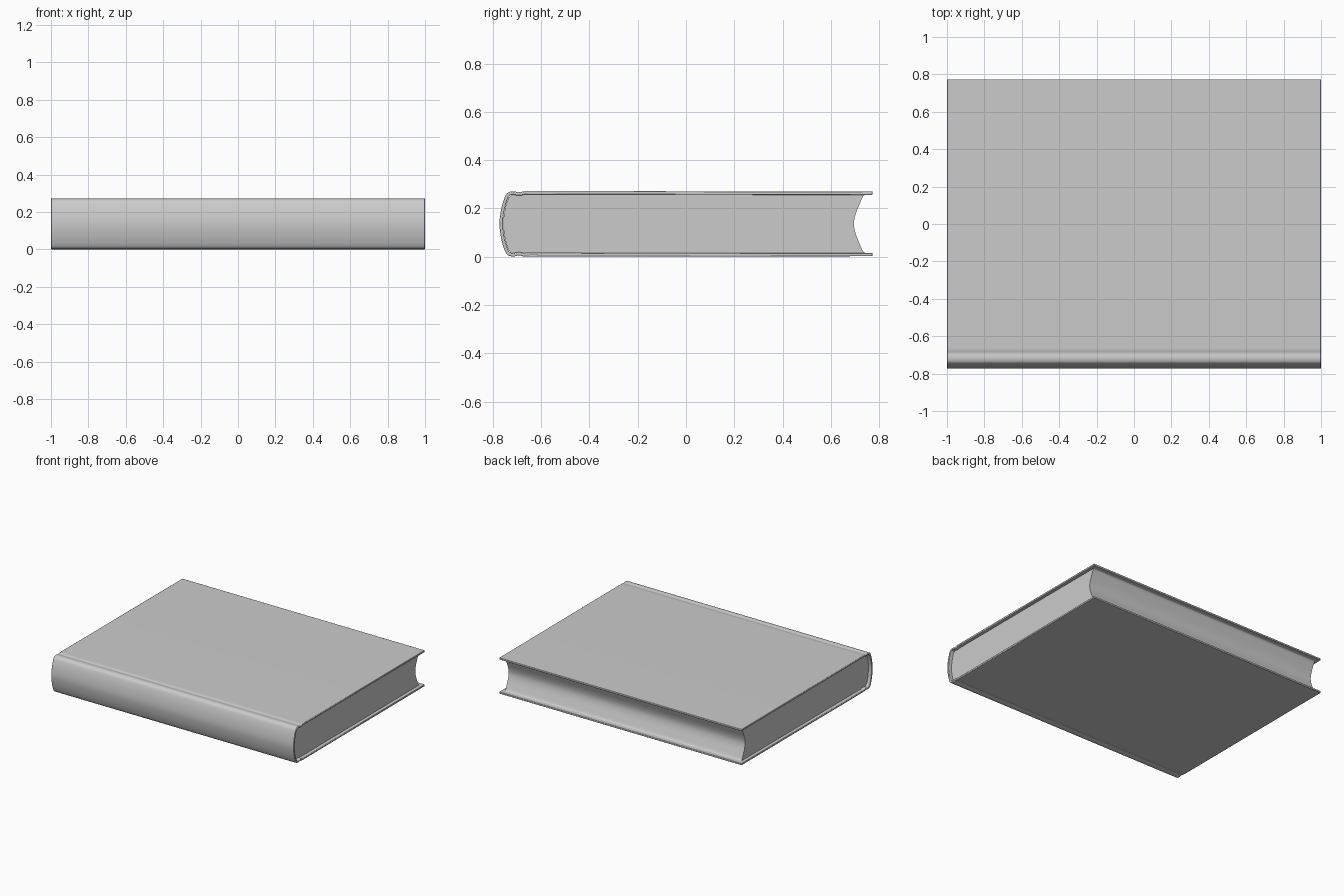
import bpy, bmesh
from mathutils import Vector

if "Cube" in bpy.data.objects:
    bpy.data.objects.remove(bpy.data.objects["Cube"])

MID = 0.136        # half the book thickness (z mirror plane)
THICK = 0.014      # cover board thickness


def smooth_path(pts, steps=5):
    """Catmull-Rom curve through 2D points."""
    p = [Vector(q) for q in pts]
    p = [2 * p[0] - p[1]] + p + [2 * p[-1] - p[-2]]
    out = []
    for a, b, c, d in zip(p, p[1:], p[2:], p[3:]):
        for i in range(steps):
            t = i / steps
            out.append(0.5 * (2 * b + (c - a) * t + (2 * a - 5 * b + 4 * c - d) * t * t
                              + (3 * b - a - 3 * c + d) * t ** 3))
    return out + [p[-2]]


def mirrored(half):
    """Add the z-mirrored copy of a half profile that ends on the mid plane."""
    return half + [(y, 2 * MID - z) for y, z in reversed(half[:-1])]


def offset(path, dist):
    """Shift a path sideways along its normals."""
    out = []
    for i, p in enumerate(path):
        t = (path[min(i + 1, len(path) - 1)] - path[max(i - 1, 0)]).normalized()
        out.append(p + Vector((-t.y, t.x)) * dist)
    return out


def extrude_profile(name, loop, half_x, bevel=0.0):
    """Closed y-z loop extruded along x."""
    bm = bmesh.new()
    face = bm.faces.new([bm.verts.new((-half_x, p[0], p[1])) for p in loop])
    ext = bmesh.ops.extrude_face_region(bm, geom=[face])["geom"]
    moved = [v for v in ext if isinstance(v, bmesh.types.BMVert)]
    bmesh.ops.translate(bm, verts=moved, vec=(2 * half_x, 0, 0))
    if not any(face in e.link_faces for e in bm.edges):
        bm.faces.new([v for v in bm.verts if v.co.x < 0])
    caps = [f for f in bm.faces if len(f.verts) > 4]
    bmesh.ops.triangulate(bm, faces=caps)
    bmesh.ops.recalc_face_normals(bm, faces=bm.faces)
    me = bpy.data.meshes.new(name)
    bm.to_mesh(me)
    bm.free()
    ob = bpy.data.objects.new(name, me)
    bpy.context.collection.objects.link(ob)
    if bevel:
        mod = ob.modifiers.new("soft_edges", "BEVEL")
        mod.width, mod.segments, mod.angle_limit = bevel, 2, 0.9
    bpy.ops.object.select_all(action="DESELECT")
    bpy.context.view_layer.objects.active = ob
    ob.select_set(True)
    bpy.ops.object.shade_smooth_by_angle(angle=0.7)
    return ob


# Cover: boards, hinge grooves and rounded spine in one wrap
spine = mirrored([(-0.65, 0.272), (-0.672, 0.271), (-0.692, 0.267), (-0.718, 0.271),
                  (-0.742, 0.262), (-0.757, 0.23), (-0.768, 0.185), (-0.773, MID)])
outer = [Vector((0.773, 0.27))] + smooth_path(spine) + [Vector((0.773, 0.002))]
inner = offset(outer, THICK)
extrude_profile("cover", outer + inner[::-1], 1.0, bevel=0.003)

# Page block: rounded back tucked into the spine, hollow fore edge
back = mirrored([(-0.69, 0.257), (-0.722, 0.256), (-0.739, 0.235),
                 (-0.752, 0.185), (-0.757, MID)])
fore = mirrored([(0.747, 0.257), (0.734, 0.25), (0.718, 0.215),
                 (0.702, 0.173), (0.696, MID)])
extrude_profile("pages", smooth_path(back) + smooth_path(fore)[::-1], 0.975)
